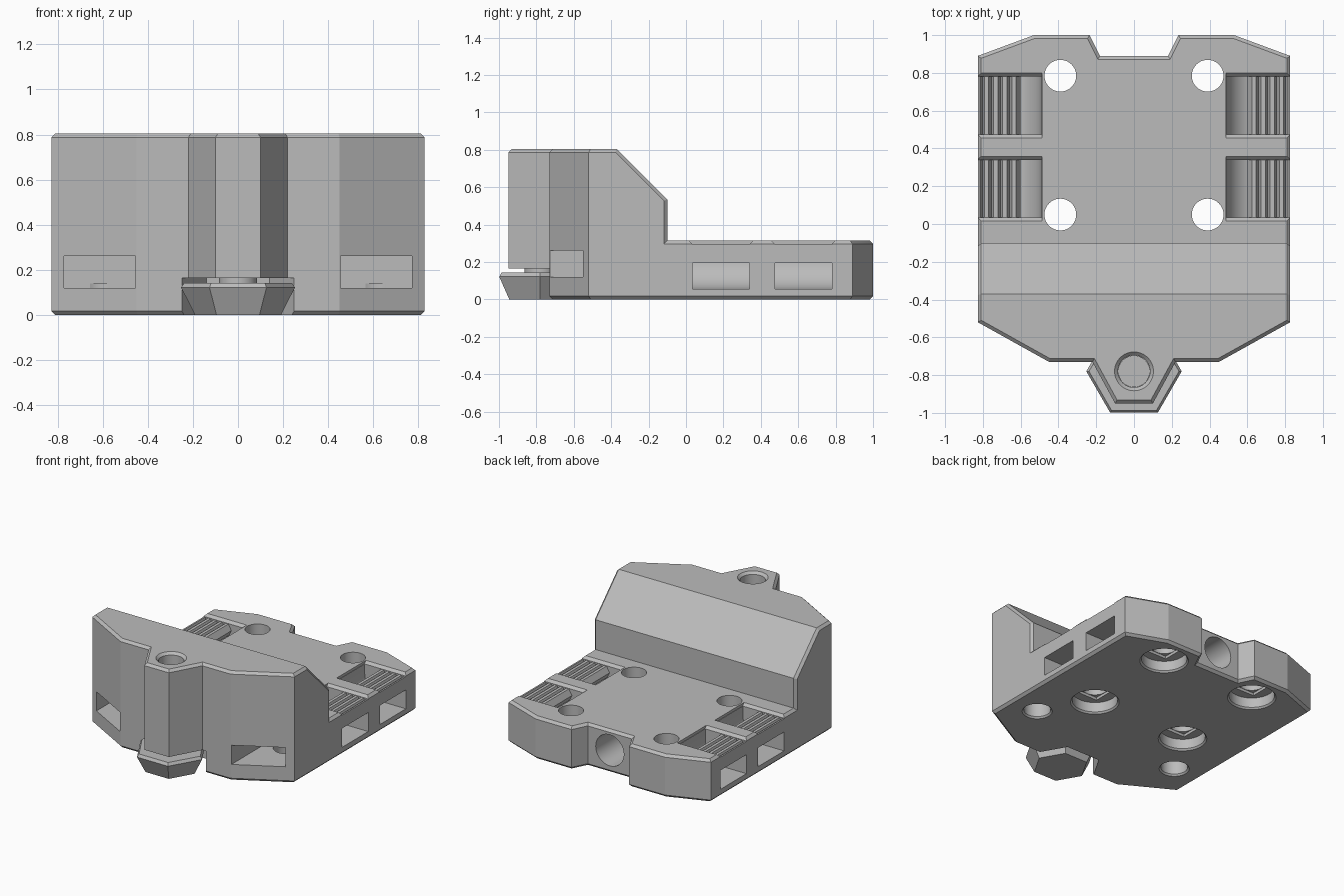
import bpy, bmesh, math
from mathutils import Vector

cube = bpy.data.objects.get("Cube")
if cube:
    bpy.data.objects.remove(cube, do_unlink=True)

grey = bpy.data.materials.new("plain_grey")
grey.use_nodes = True
grey.diffuse_color = (0.5, 0.5, 0.5, 1)
grey.node_tree.nodes["Principled BSDF"].inputs["Base Color"].default_value = (0.5, 0.5, 0.5, 1)


def loft(name, rings):
    """Closed solid through equal-sized rings of 3D points."""
    bm = bmesh.new()
    loops = [[bm.verts.new(p) for p in ring] for ring in rings]
    n = len(loops[0])
    for a, b in zip(loops, loops[1:]):
        for i in range(n):
            j = (i + 1) % n
            bm.faces.new((a[i], a[j], b[j], b[i]))
    bm.faces.new(loops[0])
    bm.faces.new(loops[-1])
    bmesh.ops.recalc_face_normals(bm, faces=bm.faces)
    mesh = bpy.data.meshes.new(name)
    bm.to_mesh(mesh)
    bm.free()
    mesh.materials.append(grey)
    ob = bpy.data.objects.new(name, mesh)
    bpy.context.collection.objects.link(ob)
    return ob


def prism(name, points, axis, lo, hi):
    """Extrude a 2D outline along x, y or z."""
    def place(p, d):
        return {"x": (d, p[0], p[1]), "y": (p[0], d, p[1]), "z": (p[0], p[1], d)}[axis]
    return loft(name, [[place(p, d) for p in points] for d in (lo, hi)])


def round_solid(name, x, y, sections, sides=48):
    """Stack of regular polygons given as (radius, height)."""
    turn = [2 * math.pi * i / sides for i in range(sides)]
    return loft(name, [[(x + r * math.cos(t), y + r * math.sin(t), z) for t in turn]
                       for r, z in sections])


def box(name, x0, x1, y0, y1, z0, z1):
    return prism(name, [(x0, y0), (x1, y0), (x1, y1), (x0, y1)], "z", z0, z1)


def combine(target, tool, operation="DIFFERENCE"):
    mod = target.modifiers.new("cut", "BOOLEAN")
    mod.operation, mod.solver, mod.object = operation, "EXACT", tool
    deps = bpy.context.evaluated_depsgraph_get()
    mesh = bpy.data.meshes.new_from_object(target.evaluated_get(deps))
    target.modifiers.clear()
    target.data = mesh
    bpy.data.objects.remove(tool, do_unlink=True)


# Main body: side profile crossed with the plan outline
profile = [(-1.1, 0), (1.1, 0), (1.1, .315), (-.1, .315), (-.1, .535), (-.37, .805), (-1.1, .805)]
half = [(.1, -.95), (.22, -.73), (.45, -.73), (.827, -.52), (.827, .89),
        (.53, 1), (.235, 1), (.18, .89)]
plan = half + [(-x, y) for x, y in reversed(half)]
body = prism("main_body", profile, "x", -1, 1)
combine(body, prism("plan", plan, "z", -.2, 1), "INTERSECT")

# Chamfer the rims where profile faces meet outer walls
bm = bmesh.new()
bm.from_mesh(body.data)
bmesh.ops.remove_doubles(bm, verts=bm.verts, dist=.0005)
bmesh.ops.dissolve_limit(bm, angle_limit=.01, verts=bm.verts, edges=bm.edges)
bm.normal_update()


def is_profile(f):
    return abs(f.normal.z) > .1 or (f.normal.y > .9 and f.calc_center_median().y < 0)


rims = [e for e in bm.edges if len(e.link_faces) == 2
        and is_profile(e.link_faces[0]) != is_profile(e.link_faces[1])]
bmesh.ops.bevel(bm, geom=rims, offset=.018, offset_type="OFFSET", segments=1,
                profile=.5, affect="EDGES")
bm.to_mesh(body.data)
bm.free()

# Strap tunnel section: curved inner wall, side window and ribbed bar
section = [(.49, .4), (.49, .225)]
for i in range(1, 9):
    a = math.pi * (1 + i / 16)
    section.append((.66 + .17 * math.cos(a), .225 + .17 * math.sin(a)))
section += [(.9, .055), (.9, .195), (.66, .195), (.62, .21), (.6, .25)]
for i in range(4):
    x = .625 + i * .048
    section += [(x, .293), (x + .022, .293), (x + .034, .258)]
section += [(.815, .293), (.9, .293), (.9, .4)]

for s in (1, -1):
    for y0, y1 in ((.035, .34), (.475, .78)):
        combine(body, prism("tunnel", [(s * x, z) for x, z in section], "y", y0, y1))
        rim = [(y0 - .04, .337), (y0, .296), (y1, .296), (y1 + .04, .337)]
        combine(body, prism("tunnel_rim", rim, "x", s * .487, s * .95))

    # Screw holes with counterbores and square bridging steps below
    for y in (.05, .785):
        x = s * .39
        combine(body, round_solid("bore", x, y, [(.175, -.01), (.155, .012), (.155, .085)]))
        combine(body, box("step", x - .086, x + .086, y - .086, y + .086, .07, .105))
        combine(body, round_solid("hole", x, y, [(.084, .06), (.084, .4)]))

    # Front slots and the holes beneath them
    combine(body, box("slot", s * .455, s * .772, -.9, -.22, .12, .262))
    combine(body, round_solid("foot", s * .61, -.3, [(.112, -.01), (.092, .012), (.092, .14)]))

# Nose hole, knob recess and rear bore
nose_y = -.78
combine(body, round_solid("nose_hole", 0, nose_y, [(.085, .1), (.085, .787), (.115, .817)]))
combine(body, round_solid("recess", 0, nose_y, [(.278, -.05), (.278, .165)], 6))
ring = [(.115 * math.cos(i * math.pi / 24), .165 + .115 * math.sin(i * math.pi / 24))
        for i in range(48)]
combine(body, prism("rear_bore", ring, "y", -.3, 1.2))

# Hexagonal tapered knob and its post inside the nose
knob = round_solid("hex_knob", 0, nose_y, [(.19, 0), (.2525, .122), (.238, .143)], 6)
post = round_solid("knob_post", 0, nose_y, [(.084, .1), (.084, .3)])

for ob in (body, knob, post):
    bpy.ops.object.select_all(action="DESELECT")
    ob.select_set(True)
    bpy.context.view_layer.objects.active = ob
    bpy.ops.object.shade_smooth_by_angle(angle=math.radians(20))
